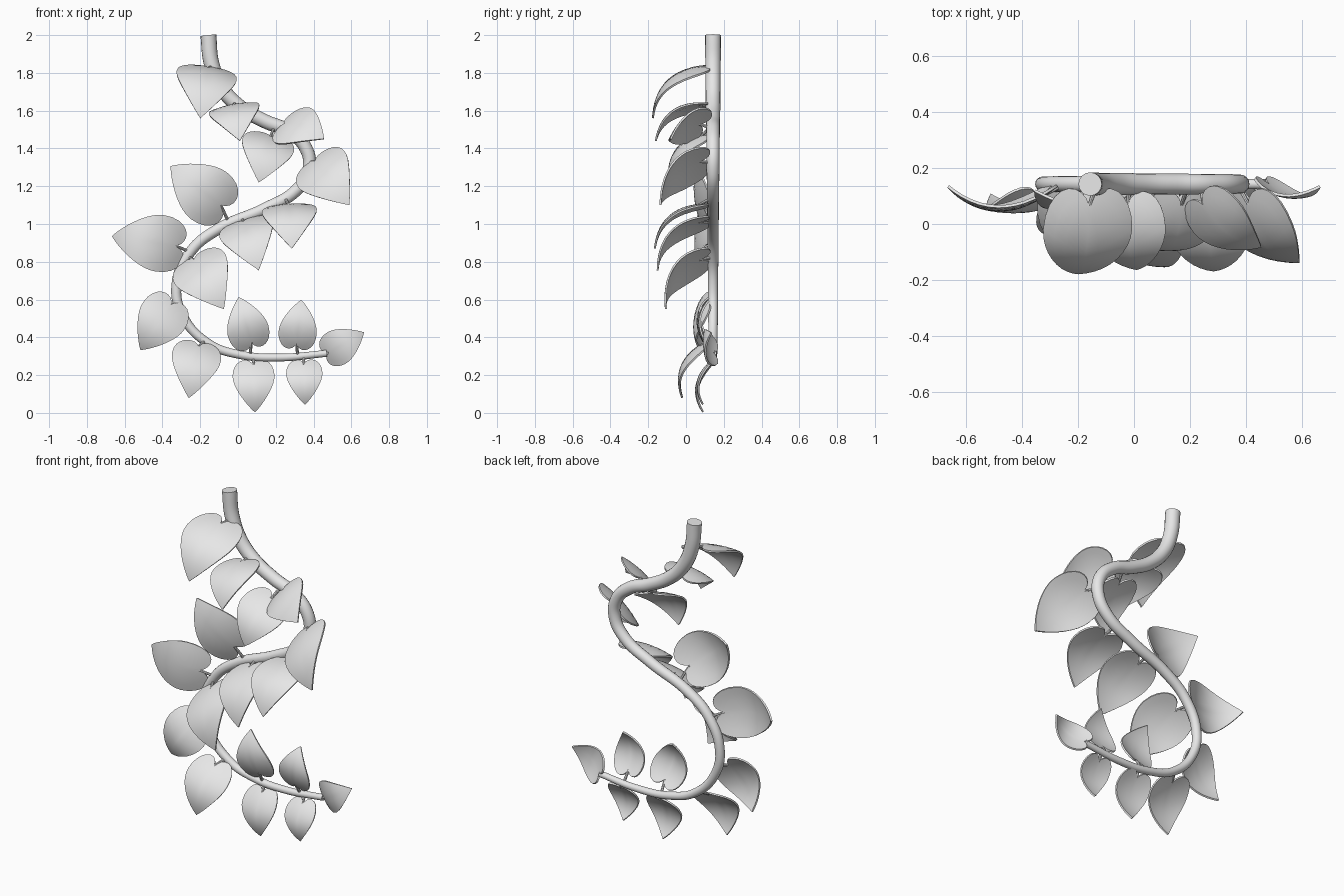
import bpy, bmesh, math
from mathutils import Vector
from mathutils.geometry import interpolate_bezier, intersect_point_line

cube = bpy.data.objects.get("Cube")
if cube:
    bpy.data.objects.remove(cube, do_unlink=True)

GREY = (0.8, 0.8, 0.8, 1.0)
grey = bpy.data.materials.new("plain_grey")
grey.use_nodes = True
grey.diffuse_color = GREY
grey.node_tree.nodes["Principled BSDF"].inputs["Base Color"].default_value = GREY

parts = []


def add_object(name, data):
    obj = bpy.data.objects.new(name, data)
    bpy.context.collection.objects.link(obj)
    data.materials.append(grey)
    parts.append(obj)
    return obj


def add_tube(name, points, radii, sides):
    """Smooth tapering tube through the points, with closed ends."""
    curve = bpy.data.curves.new(name, "CURVE")
    curve.dimensions = "3D"
    curve.bevel_depth = 1.0
    curve.bevel_resolution = sides
    curve.resolution_u = 8
    curve.use_fill_caps = True
    spline = curve.splines.new("BEZIER")
    spline.bezier_points.add(len(points) - 1)
    for knot, co, radius in zip(spline.bezier_points, points, radii):
        knot.co = co
        knot.radius = radius
        knot.handle_left_type = knot.handle_right_type = "AUTO"
    return add_object(name, curve)


# Half of the heart outline: across, along; from notch to lobe to tip
def heart_half():
    knots = [(0, 0), (0.15, -0.2), (1, -0.2), (1, 0.22),
             (1, 0.5), (0.45, 0.82), (0, 1)]
    k = [Vector((a, b, 0)) for a, b in knots]
    return interpolate_bezier(*k[:4], 10) + interpolate_bezier(*k[3:], 10)[1:]


HEART = heart_half()
CUP = 0.12


def add_leaf(name, base, tip, width, bend=0.4, lean=0.0):
    """Heart blade arching from base to tip, domed towards the front."""
    chord = tip - base
    side = chord.cross(Vector((0, 1, 0))).normalized() + Vector((0, lean, 0))
    side = (side - side.project(chord)).normalized()
    out = side.cross(chord).normalized()
    if out.y > 0:
        out.negate()
    ctrl = (base + tip) / 2 + out * bend * chord.length

    def place(a, b):
        spot = base * (1 - b) ** 2 + ctrl * 2 * b * (1 - b) + tip * b * b
        tangent = (ctrl - base) * (1 - b) + (tip - ctrl) * b
        normal = side.cross(tangent).normalized()
        if normal.dot(out) < 0:
            normal.negate()
        return spot + (side * a - normal * CUP * a * a) * width / 2

    bm = bmesh.new()
    steps = 4
    grid = []
    for i, edge in enumerate(HEART):
        spine = Vector((0, i / (len(HEART) - 1), 0))
        row = []
        for j in range(-steps, steps + 1):
            p = spine.lerp(edge, abs(j) / steps)
            row.append(bm.verts.new(place(math.copysign(p.x, j), p.y)))
        grid.append(row)
    for r0, r1 in zip(grid, grid[1:]):
        for j in range(2 * steps):
            bm.faces.new((r0[j], r0[j + 1], r1[j + 1], r1[j]))
    bmesh.ops.remove_doubles(bm, verts=bm.verts, dist=0.0002)
    bmesh.ops.recalc_face_normals(bm, faces=bm.faces)
    mesh = bpy.data.meshes.new(name)
    bm.to_mesh(mesh)
    bm.free()
    obj = add_object(name, mesh)
    solid = obj.modifiers.new("thickness", "SOLIDIFY")
    solid.thickness = 0.01
    solid.offset = 0


# Main stem: x, z of each point, radius tapering to the end
STEM_Y = 0.143
stem_path = [(-0.157, 2.0), (-0.14, 1.85), (-0.085, 1.72), (0.01, 1.62),
             (0.14, 1.545), (0.27, 1.49), (0.36, 1.4), (0.375, 1.29),
             (0.31, 1.18), (0.14, 1.08), (-0.11, 0.97), (-0.25, 0.855),
             (-0.325, 0.68), (-0.295, 0.52), (-0.16, 0.37), (0.01, 0.308),
             (0.22, 0.293), (0.47, 0.315)]
stem = [Vector((x, STEM_Y, z)) for x, z in stem_path]
last = len(stem) - 1
radii = [0.018 + 0.024 * (1 - i / last) ** 0.8 for i in range(last + 1)]
add_tube("main_stem", stem, radii, 6)


def nearest_on_stem(point):
    best = None
    for a, b in zip(stem, stem[1:]):
        hit, t = intersect_point_line(point, a, b)
        hit = a.lerp(b, min(1, max(0, t)))
        if best is None or (hit - point).length < (best - point).length:
            best = hit
    return best


# Leaves: base, tip, width, then optional bend and lean
leaves = [
    # upper leaves hanging forward
    ((-0.16, 0.065, 1.825), (-0.2, -0.175, 1.56), 0.32),
    ((-0.025, 0.065, 1.63), (0.01, -0.16, 1.44), 0.27),
    ((0.25, 0.07, 1.53), (0.455, -0.08, 1.45), 0.27, 0.3, 0.7),
    ((0.17, 0.07, 1.46), (0.11, -0.09, 1.22), 0.28),
    ((0.41, 0.07, 1.33), (0.59, -0.135, 1.1), 0.31, 0.35),
    # middle leaves hanging forward
    ((0.27, 0.065, 1.1), (0.285, -0.165, 0.87), 0.29),
    ((0.03, 0.065, 1.01), (0.11, -0.15, 0.755), 0.29),
    ((-0.23, 0.07, 0.81), (-0.075, -0.105, 0.55), 0.31),
    # left leaves spread flat
    ((-0.09, 0.09, 1.1), (-0.355, 0.12, 1.305), 0.31, 0.35),
    ((-0.33, 0.1, 0.885), (-0.665, 0.135, 0.935), 0.3),
    ((-0.355, 0.095, 0.57), (-0.515, 0.105, 0.335), 0.26),
    # lower leaves pointing down
    ((-0.21, 0.075, 0.35), (-0.26, -0.02, 0.08), 0.26),
    ((0.08, 0.115, 0.25), (0.09, 0.09, 0.005), 0.22),
    ((0.35, 0.115, 0.255), (0.355, 0.09, 0.045), 0.19),
    # lower leaves pointing up
    ((0.07, 0.1, 0.375), (0.005, 0.12, 0.61), 0.22),
    ((0.31, 0.1, 0.37), (0.335, 0.12, 0.595), 0.2),
    # end leaf
    ((0.48, 0.14, 0.32), (0.665, 0.135, 0.425), 0.19),
]
for n, (base, tip, *shape) in enumerate(leaves, 1):
    base, tip = Vector(base), Vector(tip)
    add_leaf(f"leaf_{n}", base, tip, *shape)
    root = nearest_on_stem(base)
    add_tube(f"leaf_stalk_{n}", [root, base], [0.009, 0.007], 2)

# Turn everything into meshes with smooth shading and crisp rims
bpy.ops.object.select_all(action="DESELECT")
for obj in parts:
    obj.select_set(True)
bpy.context.view_layer.objects.active = parts[0]
bpy.ops.object.convert(target="MESH")
bpy.ops.object.shade_smooth_by_angle(angle=math.radians(40))
